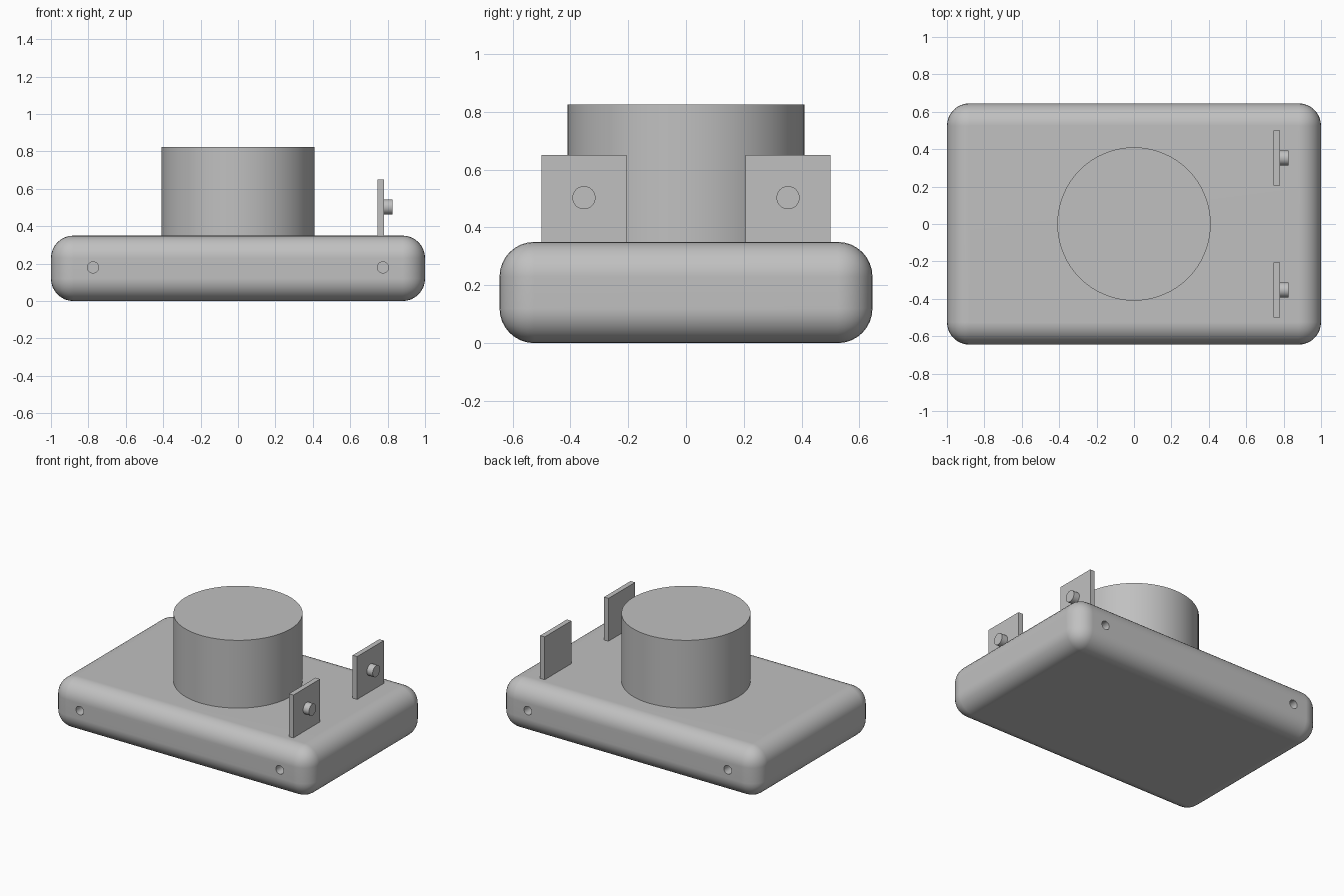
import bpy
import bmesh
from math import pi, radians

default = bpy.data.objects.get("Cube")
if default:
    bpy.data.objects.remove(default, do_unlink=True)

grey = bpy.data.materials.new("plain grey")
grey.use_nodes = True
grey.diffuse_color = (0.53, 0.53, 0.53, 1)
grey.node_tree.nodes["Principled BSDF"].inputs["Base Color"].default_value = grey.diffuse_color


def select(obj):
    bpy.ops.object.select_all(action="DESELECT")
    obj.select_set(True)
    bpy.context.view_layer.objects.active = obj


def smooth(obj):
    select(obj)
    bpy.ops.object.shade_smooth_by_angle(angle=radians(30))


def box(name, size, location):
    bpy.ops.mesh.primitive_cube_add(size=1, location=location)
    obj = bpy.context.object
    obj.name = name
    obj.scale = size
    bpy.ops.object.transform_apply(location=False, rotation=False, scale=True)
    obj.data.materials.append(grey)
    return obj


def cylinder(name, radius, depth, location, rotation=(0, 0, 0), sides=32):
    bpy.ops.mesh.primitive_cylinder_add(vertices=sides, radius=radius, depth=depth,
                                        location=location, rotation=rotation)
    obj = bpy.context.object
    obj.name = name
    obj.data.materials.append(grey)
    smooth(obj)
    return obj


# Rounded base block
WIDTH, LENGTH, HEIGHT = 2.0, 1.29, 0.35
base = box("base", (WIDTH, LENGTH, HEIGHT), (0, 0, HEIGHT / 2))
bm = bmesh.new()
bm.from_mesh(base.data)
bmesh.ops.bevel(bm, geom=bm.edges[:], offset=0.12, segments=8, profile=0.5, affect="EDGES")
bm.to_mesh(base.data)
bm.free()

# Blind screw holes in the front and back
for side in (-1, 1):
    for end in (-1, 1):
        cutter = cylinder("hole_cutter", 0.03, 0.2, (end * 0.775, side * LENGTH / 2, 0.18),
                          (pi / 2, 0, 0), 24)
        cutter.hide_render = True
        select(base)
        cut = base.modifiers.new("hole", "BOOLEAN")
        cut.operation = "DIFFERENCE"
        cut.solver = "EXACT"
        cut.object = cutter
        bpy.ops.object.modifier_apply(modifier=cut.name)
        bpy.data.objects.remove(cutter, do_unlink=True)
smooth(base)
weighted = base.modifiers.new("flat_panels", "WEIGHTED_NORMAL")
weighted.keep_sharp = True

# Central drum
TOP = 0.825
cylinder("drum", 0.41, TOP - HEIGHT, (0, 0, (TOP + HEIGHT) / 2), sides=64)

# Pair of upright tabs, each with a peg
for label, side in (("front", -1), ("back", 1)):
    y = side * 0.353
    box(label + "_tab", (0.035, 0.295, 0.30), (0.7625, y, 0.50))
    cylinder(label + "_peg", 0.04, 0.045, (0.8025, y, 0.503), (0, pi / 2, 0))
